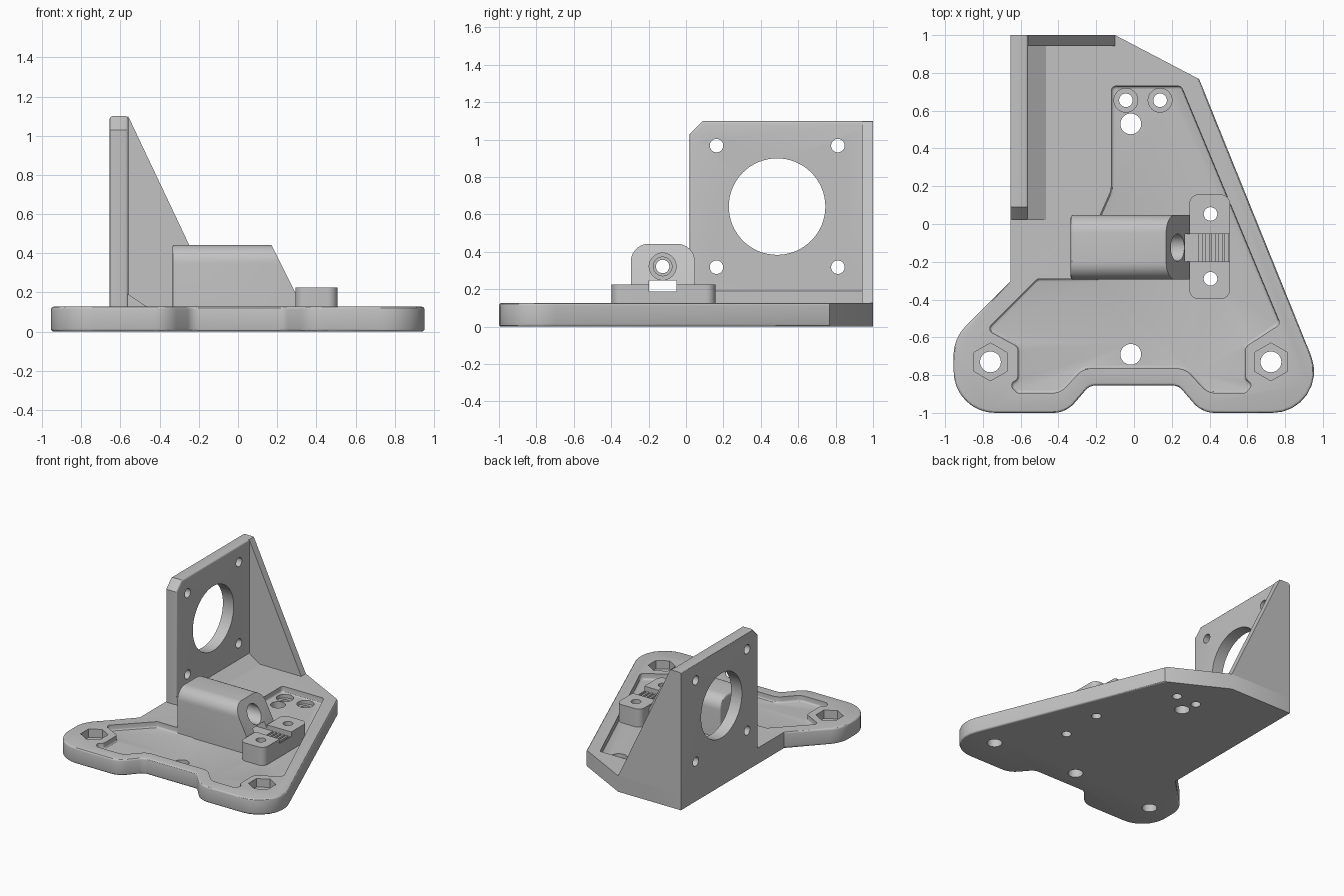
import bpy, bmesh, math
from mathutils import Vector

if "Cube" in bpy.data.objects:
    bpy.data.objects.remove(bpy.data.objects["Cube"], do_unlink=True)

grey = bpy.data.materials.new("machined grey")
grey.use_nodes = True
COLOUR = (0.54, 0.54, 0.54, 1)
grey.diffuse_color = COLOUR
grey.node_tree.nodes["Principled BSDF"].inputs["Base Color"].default_value = COLOUR


def rounded(corners, steps=8):
    """Outline from (x, y, radius) corners, each replaced by a tangent arc."""
    out = []
    for i, (x, y, r) in enumerate(corners):
        p = Vector((x, y))
        if r == 0:
            out.append(p)
            continue
        a = (Vector(corners[i - 1][:2]) - p).normalized()
        b = (Vector(corners[(i + 1) % len(corners)][:2]) - p).normalized()
        half = a.angle(b) / 2
        centre = p + (a + b).normalized() * r / math.sin(half)
        v0 = p + a * r / math.tan(half) - centre
        v1 = p + b * r / math.tan(half) - centre
        start = math.atan2(v0.y, v0.x)
        turn = math.atan2(v0.x * v1.y - v0.y * v1.x, v0.dot(v1))
        for k in range(steps + 1):
            t = start + turn * k / steps
            out.append(centre + Vector((math.cos(t), math.sin(t))) * r)
    return out


def rect(a0, b0, a1, b1, r=0):
    return rounded([(a0, b0, r), (a1, b0, r), (a1, b1, r), (a0, b1, r)])


def circle(a, b, r, sides=40, phase=0):
    angles = [phase + math.tau * k / sides for k in range(sides)]
    return [(a + r * math.cos(t), b + r * math.sin(t)) for t in angles]


PLACE = {"X": lambda a, b, h: (h, a, b),
         "Y": lambda a, b, h: (a, h, b),
         "Z": lambda a, b, h: (a, b, h)}


def prism(name, outline, lo, hi, axis="Z", bevel=0, where=None):
    """Extrude an outline along an axis, rounding the edges chosen by where."""
    bm = bmesh.new()
    low, high = [[bm.verts.new(PLACE[axis](a, b, h)) for a, b in outline] for h in (lo, hi)]
    bm.faces.new(low[::-1])
    bm.faces.new(high)
    n = len(outline)
    for i in range(n):
        j = (i + 1) % n
        bm.faces.new((low[i], low[j], high[j], high[i]))
    if bm.calc_volume(signed=True) < 0:
        bmesh.ops.reverse_faces(bm, faces=bm.faces)
    bm.normal_update()
    if bevel:
        edges = [e for e in bm.edges if e.calc_face_angle(0) > 0.6
                 and where((e.verts[0].co + e.verts[1].co) / 2)]
        bmesh.ops.bevel(bm, geom=edges, offset=bevel, segments=3, profile=0.5, affect="EDGES")
    mesh = bpy.data.meshes.new(name)
    bm.to_mesh(mesh)
    bm.free()
    mesh.materials.append(grey)
    obj = bpy.data.objects.new(name, mesh)
    bpy.context.collection.objects.link(obj)
    return obj


def cut(obj, outline, lo, hi, axis="Z", **kw):
    """Subtract a prism and discard the cutter."""
    cutter = prism("cutter", outline, lo, hi, axis, **kw)
    cutter.hide_render = True
    mod = obj.modifiers.new("cut", "BOOLEAN")
    mod.operation = "DIFFERENCE"
    mod.solver = "EXACT"
    mod.object = cutter
    bpy.context.view_layer.objects.active = obj
    bpy.ops.object.modifier_apply(modifier=mod.name)
    bpy.data.objects.remove(cutter, do_unlink=True)


TOP, FLOOR, LEFT = 0.127, 0.08, -0.655

# Base plate with two rounded feet and a notch between them
base = prism("base_plate", rounded([
    (LEFT, 1, 0), (LEFT, -0.305, 0), (-0.955, -0.605, 0.22), (-0.955, -1, 0.22),
    (-0.36, -1, 0.15), (-0.235, -0.855, 0.07), (0.235, -0.855, 0.07), (0.36, -1, 0.15),
    (1.06, -1, 0.22), (0.345, 0.767, 0), (-0.1, 1, 0)]), 0, TOP, bevel=0.014,
    where=lambda m: abs(m.z - TOP / 2) > 0.06 and abs(m.x - LEFT) > 0.001 and m.y < 0.8)

# Shallow pocket following the plate outline
cut(base, rounded([
    (-0.12, 0.73, 0.025), (-0.12, 0.18, 0.1), (-0.2, 0, 0), (-0.2, -0.29, 0),
    (-0.51, -0.29, 0.025), (-0.78, -0.56, 0.025), (-0.615, -0.65, 0.03),
    (-0.615, -0.82, 0.025), (-0.66, -0.85, 0.025), (-0.62, -0.895, 0.025),
    (-0.39, -0.895, 0.1), (-0.27, -0.765, 0.1), (0.27, -0.765, 0.1),
    (0.39, -0.895, 0.1), (0.59, -0.895, 0.025), (0.63, -0.85, 0.025),
    (0.59, -0.82, 0.025), (0.59, -0.65, 0.03), (0.775, -0.53, 0.025),
    (0.25, 0.73, 0.025)]), FLOOR, 0.3, bevel=0.015, where=lambda m: m.z < FLOOR + 0.001)

# Foot bolts with hexagonal nut seats
for x in (-0.76, 0.725):
    cut(base, circle(x, -0.73, 0.1, 6, math.pi / 2), 0.06, 0.3)
    cut(base, circle(x, -0.73, 0.055), -0.1, 0.3)
# Counterbored screw holes and plain pins
for x in (-0.043, 0.138):
    cut(base, circle(x, 0.655, 0.063), 0.05, 0.3)
    cut(base, circle(x, 0.655, 0.036), -0.1, 0.3)
for y in (0.53, -0.69):
    cut(base, circle(-0.017, y, 0.055), -0.1, 0.3)

# Upright motor plate with chamfered front corner
motor = prism("motor_plate", [(0.02, TOP), (1, TOP), (1, 1.1), (0.09, 1.1), (0.02, 1.03)],
              LEFT, -0.56, "X", bevel=0.014,
              where=lambda m: m.z > 0.2 and (m.y < 0.9 and abs(m.x + 0.6075) > 0.03))
cut(motor, circle(0.487, 0.642, 0.258, 64), -1, 0, "X")
for y in (0.163, 0.812):
    for z in (0.318, 0.968):
        cut(motor, circle(y, z, 0.036), -1, 0, "X")

# Fillet strip at the foot of the motor plate and triangular rear gusset
fillet = prism("motor_plate_fillet", [(-0.565, 0.193), (-0.45, TOP - 0.01), (-0.565, TOP - 0.01)],
               0.021, 0.95, "Y")
gusset = prism("rear_gusset", [(-0.565, 1.098), (-0.56, 1.098), (-0.1, TOP), (-0.565, TOP)],
               0.942, 1, "Y")

# Rod block: rounded top, sloped right end
block = prism("rod_block", rounded([
    (-0.295, 0.05, 0), (0.048, 0.05, 0), (0.048, 0.443, 0.095), (-0.295, 0.443, 0.095)]),
    -0.335, 0.36, "X", bevel=0.014, where=lambda m: m.x < -0.3 and m.z > 0.1)
cut(block, [(0.17, 0.443), (0.13, 0.523), (0.6, 0.523), (0.6, 0), (0.392, 0)], -0.6, 0.4, "Y")
for radius, start in ((0.036, -0.6), (0.05, 0), (0.072, 0.08)):
    cut(block, circle(-0.125, 0.322, radius), start, 0.6, "X")

# Belt clamp pad
clamp = prism("belt_clamp", rect(0.293, -0.398, 0.508, 0.157, 0.05), 0.06, 0.225)

# Belt channel through block and clamp, with tooth grooves
for part in (block, clamp):
    cut(part, rect(-0.198, 0.188, -0.052, 0.246), -0.6, 0.7, "X")
for k in range(5):
    x = 0.345 + k * 0.034
    cut(clamp, rect(x, 0.165, x + 0.018, 0.2), -0.198, -0.052, "Y")

# Clamp screws pass through pad and base
for part in (clamp, base):
    for y in (0.053, -0.29):
        cut(part, circle(0.405, y, 0.036), -0.1, 0.4)

for obj in (base, motor, fillet, gusset, block, clamp):
    bpy.ops.object.select_all(action="DESELECT")
    obj.select_set(True)
    bpy.context.view_layer.objects.active = obj
    bpy.ops.object.shade_smooth_by_angle(angle=math.radians(30))
